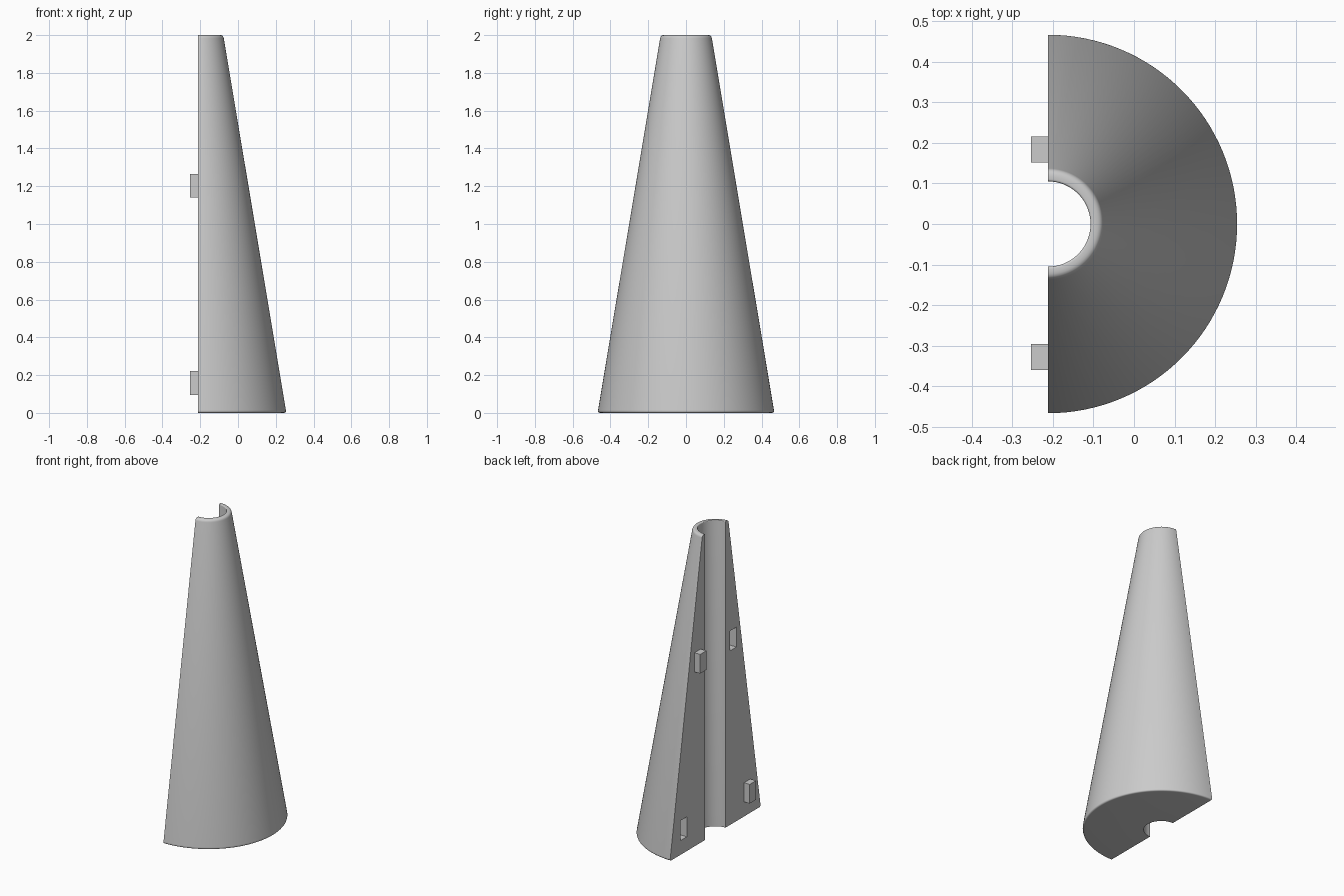
import bpy, bmesh
from math import sin, cos, pi, radians
from mathutils import Vector

old = bpy.data.objects.get("Cube")
if old:
    bpy.data.objects.remove(old, do_unlink=True)

GREY = (0.6, 0.6, 0.6, 1)
grey = bpy.data.materials.new("light grey plastic")
grey.use_nodes = True
grey.diffuse_color = GREY
grey.node_tree.nodes["Principled BSDF"].inputs["Base Color"].default_value = GREY

CUT_X = -0.212      # flat mating face
BORE = 0.105
SEGMENTS = 64


def add_object(name, bm):
    bmesh.ops.recalc_face_normals(bm, faces=bm.faces)
    mesh = bpy.data.meshes.new(name)
    bm.to_mesh(mesh)
    bm.free()
    mesh.materials.append(grey)
    obj = bpy.data.objects.new(name, mesh)
    bpy.context.collection.objects.link(obj)
    return obj


def add_box(name, x0, x1, y, z, width, height):
    bm = bmesh.new()
    bmesh.ops.create_cube(bm, size=1)
    bmesh.ops.scale(bm, vec=(x1 - x0, width, height), verts=bm.verts)
    bmesh.ops.translate(bm, vec=((x0 + x1) / 2, y, z), verts=bm.verts)
    return add_object(name, bm)


def rounded(corner, before, after, size, steps=5):
    """Replace a profile corner with a short curve."""
    c = Vector(corner)
    a = c + (Vector(before) - c).normalized() * size
    b = c + (Vector(after) - c).normalized() * size
    return [a * (1 - t) ** 2 + c * 2 * t * (1 - t) + b * t ** 2
            for t in (i / steps for i in range(steps + 1))]


# Half cone: the wall section swept through half a turn, with flat ends
foot_in, foot_out = (BORE, 0), (0.468, 0)
top_out, top_in = (0.134, 2), (BORE, 2)
profile = [Vector(foot_in)]
profile += rounded(foot_out, foot_in, top_out, 0.015)
profile += rounded(top_out, foot_out, top_in, 0.017)
profile += rounded(top_in, top_out, foot_in, 0.006)

bm = bmesh.new()
rings = []
for i in range(SEGMENTS + 1):
    a = -pi / 2 + pi * i / SEGMENTS
    rings.append([bm.verts.new((CUT_X + r * cos(a), r * sin(a), z)) for r, z in profile])
for ring, following in zip(rings, rings[1:]):
    for j in range(len(profile)):
        k = (j + 1) % len(profile)
        bm.faces.new((ring[j], ring[k], following[k], following[j]))
bm.faces.new(rings[0])
bm.faces.new(rings[-1])
body = add_object("half_cone", bm)

# Pegs, each with a matching socket mirrored across the bore
for level, y, z in (("upper", 0.183, 1.202), ("lower", -0.328, 0.158)):
    add_box(level + "_peg", CUT_X - 0.041, CUT_X + 0.01, y, z, 0.064, 0.125)
    cutter = add_box(level + "_socket_cutter", CUT_X - 0.05, CUT_X + 0.045, -y, z, 0.068, 0.13)
    cutter.hide_render = True
    mod = body.modifiers.new(level + "_socket", "BOOLEAN")
    mod.operation = "DIFFERENCE"
    mod.solver = "EXACT"
    mod.object = cutter
    bpy.context.view_layer.objects.active = body
    bpy.ops.object.modifier_apply(modifier=mod.name)
    bpy.data.objects.remove(cutter, do_unlink=True)

# Smooth the curved wall and keep the cut edges crisp
bpy.ops.object.select_all(action="DESELECT")
body.select_set(True)
bpy.context.view_layer.objects.active = body
bpy.ops.object.shade_smooth_by_angle(angle=radians(35))
